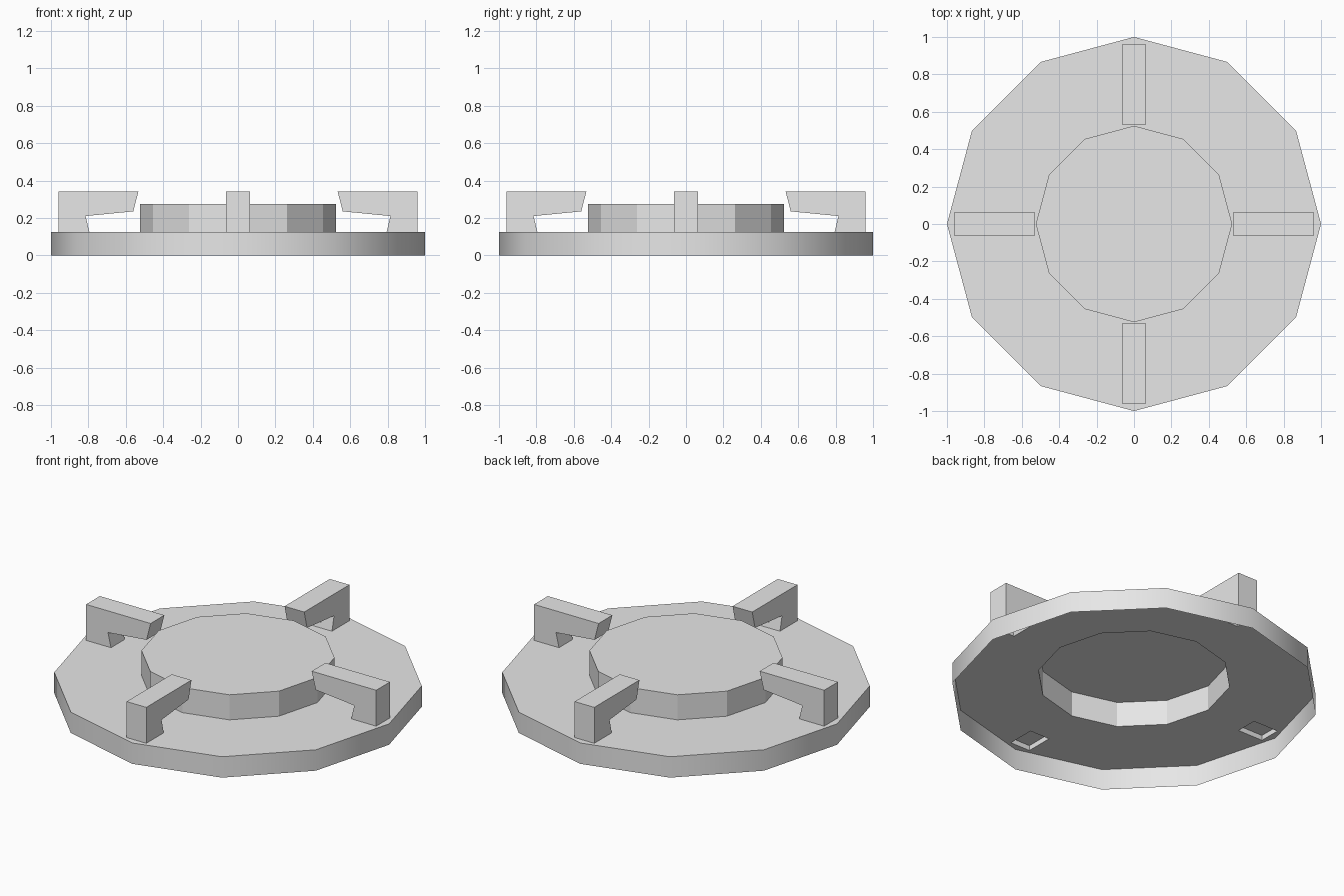
import bpy, bmesh
from math import pi, cos, sin
from mathutils import Matrix, Vector

cube = bpy.data.objects.get("Cube")
if cube:
    bpy.data.objects.remove(cube, do_unlink=True)

grey = bpy.data.materials.new("light_grey")
grey.use_nodes = True
COLOUR = (0.8, 0.8, 0.8, 1)
grey.diffuse_color = COLOUR
grey.node_tree.nodes["Principled BSDF"].inputs["Base Color"].default_value = COLOUR

PLATE_Z, DISC_Z, TOP_Z = 0.125, 0.275, 0.34
DISC_R, HALF = 0.525, 0.065
FOOT_IN, FOOT_OUT = 0.795, 0.96


def finish(name, bm):
    mesh = bpy.data.meshes.new(name)
    bm.to_mesh(mesh)
    bm.free()
    mesh.materials.append(grey)
    obj = bpy.data.objects.new(name, mesh)
    bpy.context.collection.objects.link(obj)
    return obj


def ring(bm, radius, z):
    return [bm.verts.new((radius * cos(i * pi / 6), radius * sin(i * pi / 6), z))
            for i in range(12)]


def walls(bm, low, high, smooth=False):
    n = len(low)
    for i in range(n):
        j = (i + 1) % n
        bm.faces.new((low[i], low[j], high[j], high[i])).smooth = smooth


def loop_edges(bm, verts):
    return [bm.edges.get((a, b)) or bm.edges.new((a, b))
            for a, b in zip(verts, verts[1:] + verts[:1])]


# Base: open-bottomed rim with a top sheet, pierced under the disc and feet
bm = bmesh.new()
upper = ring(bm, 1, PLATE_Z)
walls(bm, ring(bm, 1, 0), upper, smooth=True)
edges = loop_edges(bm, upper) + loop_edges(bm, ring(bm, DISC_R, PLATE_Z))
foot = [(FOOT_IN, -HALF), (FOOT_OUT, -HALF), (FOOT_OUT, HALF), (FOOT_IN, HALF)]
for k in range(4):
    turn = Matrix.Rotation(k * pi / 2, 3, 'Z')
    edges += loop_edges(bm, [bm.verts.new(turn @ Vector((x, y, PLATE_Z))) for x, y in foot])
bmesh.ops.triangle_fill(bm, edges=edges, use_beauty=True, normal=(0, 0, 1))
for f in bm.faces:
    if abs(f.normal.z) > 0.9 and f.normal.z < 0:
        f.normal_flip()
finish("base_plate", bm)

# Raised centre disc, hollow underneath
bm = bmesh.new()
cap = ring(bm, DISC_R, DISC_Z)
walls(bm, ring(bm, DISC_R, PLATE_Z), cap)
bm.faces.new(cap)
finish("centre_disc", bm)

# Four hooked clamp arms with shallow sockets under the feet
profile = [(FOOT_OUT, PLATE_Z), (FOOT_OUT, TOP_Z), (0.533, TOP_Z),
           (0.56, 0.235), (0.815, 0.21), (FOOT_IN, PLATE_Z)]
for k, side in enumerate(("left", "back", "right", "front")):
    bm = bmesh.new()
    near = [bm.verts.new((x, -HALF, z)) for x, z in profile]
    far = [bm.verts.new((x, HALF, z)) for x, z in profile]
    walls(bm, near, far)
    bm.faces.new(near)
    bm.faces.new(far[::-1])
    bmesh.ops.recalc_face_normals(bm, faces=bm.faces)
    bm.normal_update()
    bottom = [f for f in bm.faces if f.normal.z < -0.9
              and f.calc_center_median().z < PLATE_Z + 0.01]
    bmesh.ops.delete(bm, geom=bottom, context='FACES_ONLY')
    z = PLATE_Z + 0.03
    bm.faces.new([bm.verts.new((x, y, z)) for x, y in
                  ((0.802, -HALF), (0.802, HALF), (FOOT_OUT, HALF), (FOOT_OUT, -HALF))])
    bm.transform(Matrix.Rotation(k * pi / 2, 4, 'Z'))
    finish(side + "_clamp_arm", bm)
